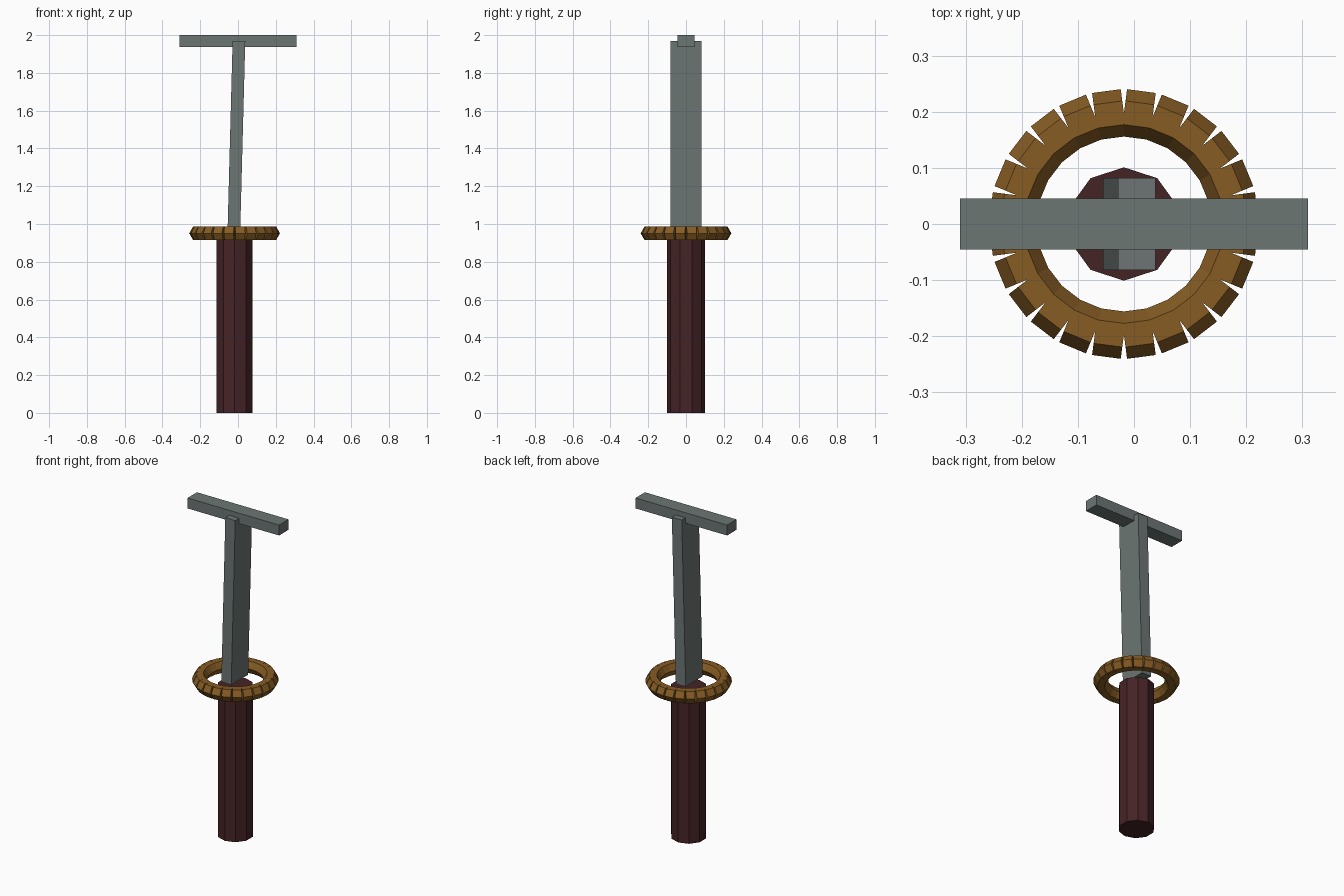
import bpy, math
from mathutils import Matrix, Vector

if "Cube" in bpy.data.objects:
    bpy.data.objects.remove(bpy.data.objects["Cube"])


def material(name, rgb):
    m = bpy.data.materials.new(name)
    m.diffuse_color = (*rgb, 1)
    m.use_nodes = True
    m.node_tree.nodes["Principled BSDF"].inputs["Base Color"].default_value = m.diffuse_color
    return m


STEEL = material("grey steel", (0.15, 0.18, 0.175))
BRASS = material("dark brass", (0.24, 0.108, 0.017))
WOOD = material("dark red wood", (0.06, 0.017, 0.019))


def finish(name, mat):
    ob = bpy.context.object
    ob.name = ob.data.name = name
    ob.data.materials.append(mat)
    return ob


def box(name, centre, size, mat, tilt=0.0):
    bpy.ops.mesh.primitive_cube_add(size=1)
    ob = finish(name, mat)
    ob.data.transform(Matrix.Diagonal((*size, 1)))
    ob.location = centre
    ob.rotation_euler.y = tilt
    return ob


AXIS_X = -0.018   # grip and guard sit slightly left of centre

# ten-sided grip, one corner facing +y
GRIP_TOP = 0.918
bpy.ops.mesh.primitive_cylinder_add(vertices=10, radius=0.101, depth=GRIP_TOP,
                                    location=(AXIS_X, 0, GRIP_TOP / 2))
finish("grip", WOOD)

# guard: ring of 24 straight hexagonal prisms, gaps opening outwards
COUNT, RING_R, TUBE_R, RING_Z = 24, 0.1967, 0.0422, 0.951
length = 2 * math.pi * RING_R / COUNT
segments = []
for i in range(COUNT):
    a = 2 * math.pi * (i + 0.5) / COUNT
    bpy.ops.mesh.primitive_cylinder_add(vertices=6, radius=TUBE_R, depth=length)
    ob = finish("guard_segment", BRASS)
    # lay the prism along y with corners pointing in and out, then swing it round
    ob.data.transform(Matrix.Translation((AXIS_X, 0, RING_Z))
                      @ Matrix.Rotation(a, 4, 'Z')
                      @ Matrix.Translation((RING_R, 0, 0))
                      @ Matrix.Rotation(math.pi / 2, 4, 'X')
                      @ Matrix.Rotation(math.pi / 2, 4, 'Z'))
    segments.append(ob)
bpy.ops.object.select_all(action='DESELECT')
for ob in segments:
    ob.select_set(True)
bpy.context.view_layer.objects.active = segments[0]
bpy.ops.object.join()
segments[0].name = "guard_ring"

# slightly leaning blade shaft
low, high = Vector((-0.022, 0, 0.956)), Vector((0.005, 0, 1.969))
lean = high - low
box("blade", (low + high) / 2, (0.067, 0.164, lean.length), STEEL,
    math.atan2(lean.x, lean.z))

# crossbar at the top
box("crossbar", (0, 0, 1.968), (0.62, 0.091, 0.064), STEEL)
